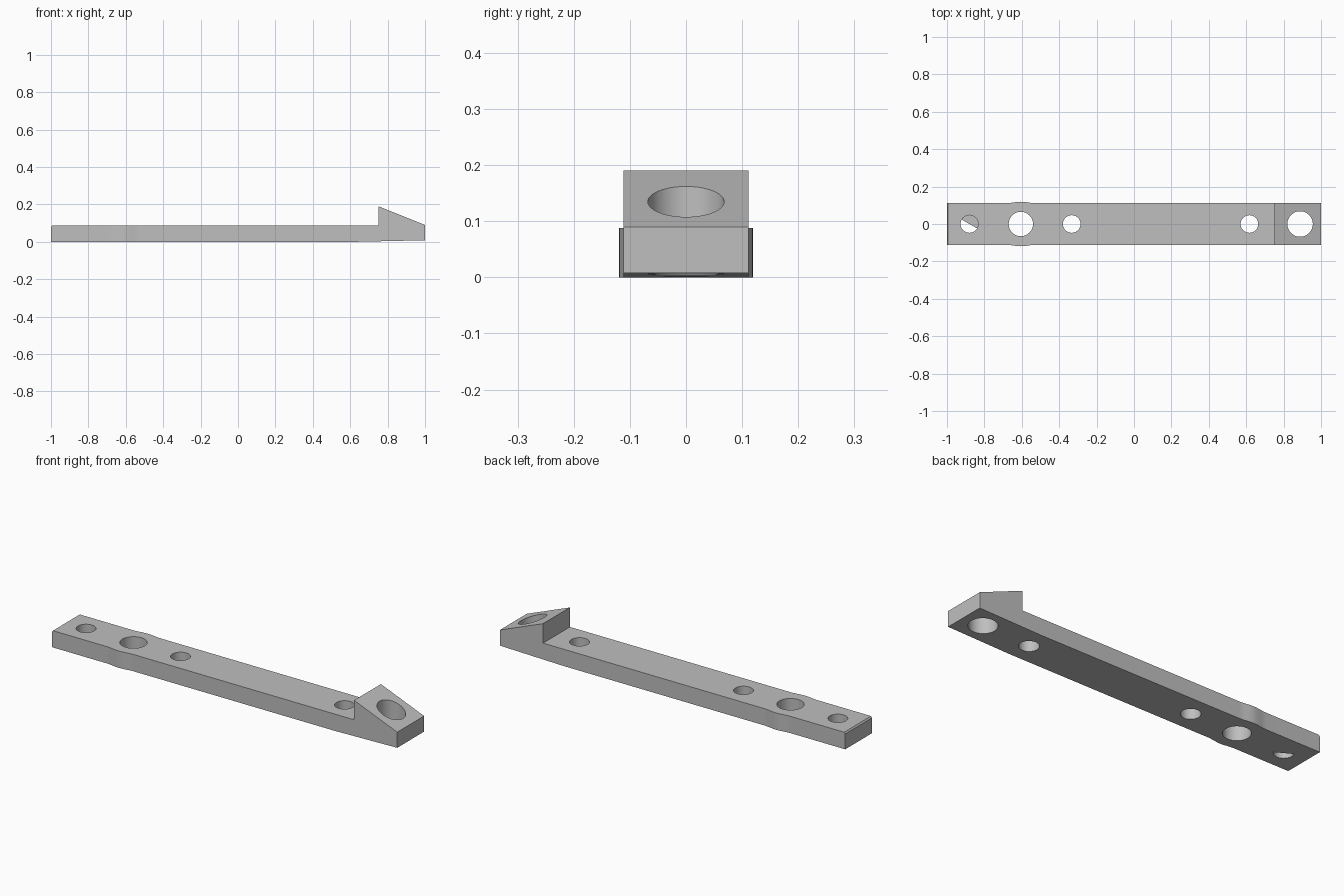
import bpy, bmesh, math
from mathutils import Vector

if "Cube" in bpy.data.objects:
    bpy.data.objects.remove(bpy.data.objects["Cube"])

GREY = (0.52, 0.52, 0.52, 1)
grey = bpy.data.materials.new("plain_grey")
grey.use_nodes = True
grey.diffuse_color = GREY
grey.node_tree.nodes["Principled BSDF"].inputs["Base Color"].default_value = GREY

HALF_WIDTH = 0.111
BULGE_X = -0.605


def prism(name, points, sweep):
    """Extrude a closed outline of 3D points along the sweep vector."""
    bm = bmesh.new()
    face = bm.faces.new([bm.verts.new(p) for p in points])
    new = bmesh.ops.extrude_face_region(bm, geom=[face])["geom"]
    verts = [v for v in new if isinstance(v, bmesh.types.BMVert)]
    bmesh.ops.translate(bm, verts=verts, vec=Vector(sweep))
    bmesh.ops.recalc_face_normals(bm, faces=bm.faces)
    mesh = bpy.data.meshes.new(name)
    bm.to_mesh(mesh)
    bm.free()
    mesh.materials.append(grey)
    obj = bpy.data.objects.new(name, mesh)
    bpy.context.collection.objects.link(obj)
    return obj


def arc(x, radius, z, start=0, sweep=math.tau, count=48):
    angles = [start + sweep * i / count for i in range(count)]
    return [(x + radius * math.cos(a), radius * math.sin(a), z) for a in angles]


def activate(obj):
    bpy.ops.object.select_all(action='DESELECT')
    obj.select_set(True)
    bpy.context.view_layer.objects.active = obj


def combine(obj, tool, operation):
    tool.hide_render = True
    activate(obj)
    mod = obj.modifiers.new(operation.lower(), 'BOOLEAN')
    mod.operation, mod.solver, mod.object = operation, 'EXACT', tool
    bpy.ops.object.modifier_apply(modifier=mod.name)
    bpy.data.objects.remove(tool)


# Bar with raised wedge head, tapered underside and chamfered tail
side = [(-1, 0), (0.64, 0), (1, 0.008), (1, 0.09), (0.75, 0.19),
        (0.75, 0.088), (-0.994, 0.088), (-1, 0.08)]
bar = prism("bar", [(x, -0.2, z) for x, z in side], (0, 0.4, 0))

# Plan outline with a softly blended bulge on both edges
steps, reach, rise = 16, 0.08, 0.008
bulge = []
for i in range(steps + 1):
    t = 2 * i / steps - 1
    bulge.append((BULGE_X + reach * t,
                  HALF_WIDTH + rise * (1 + math.cos(math.pi * t)) / 2))
edge = [(-1.1, HALF_WIDTH)] + bulge + [(1.1, HALF_WIDTH)]
plan = edge + [(x, -y) for x, y in reversed(edge)]
combine(bar, prism("plan_cutter", [(x, y, -0.1) for x, y in plan], (0, 0, 0.4)),
        'INTERSECT')

# Vertical through holes
for x, radius in [(-0.88, 0.047), (BULGE_X, 0.065), (-0.333, 0.047),
                  (0.617, 0.047), (0.888, 0.068)]:
    combine(bar, prism("hole_cutter", arc(x, radius, -0.1), (0, 0, 0.4)),
            'DIFFERENCE')
activate(bar)
bpy.ops.object.shade_smooth_by_angle(angle=math.radians(25))

# Thin half disc closing part of the tail hole at the bottom
prism("hole_half_cover", arc(-0.88, 0.0475, 0, math.radians(-30), math.pi * 25 / 24, 25),
      (0, 0, 0.001))
